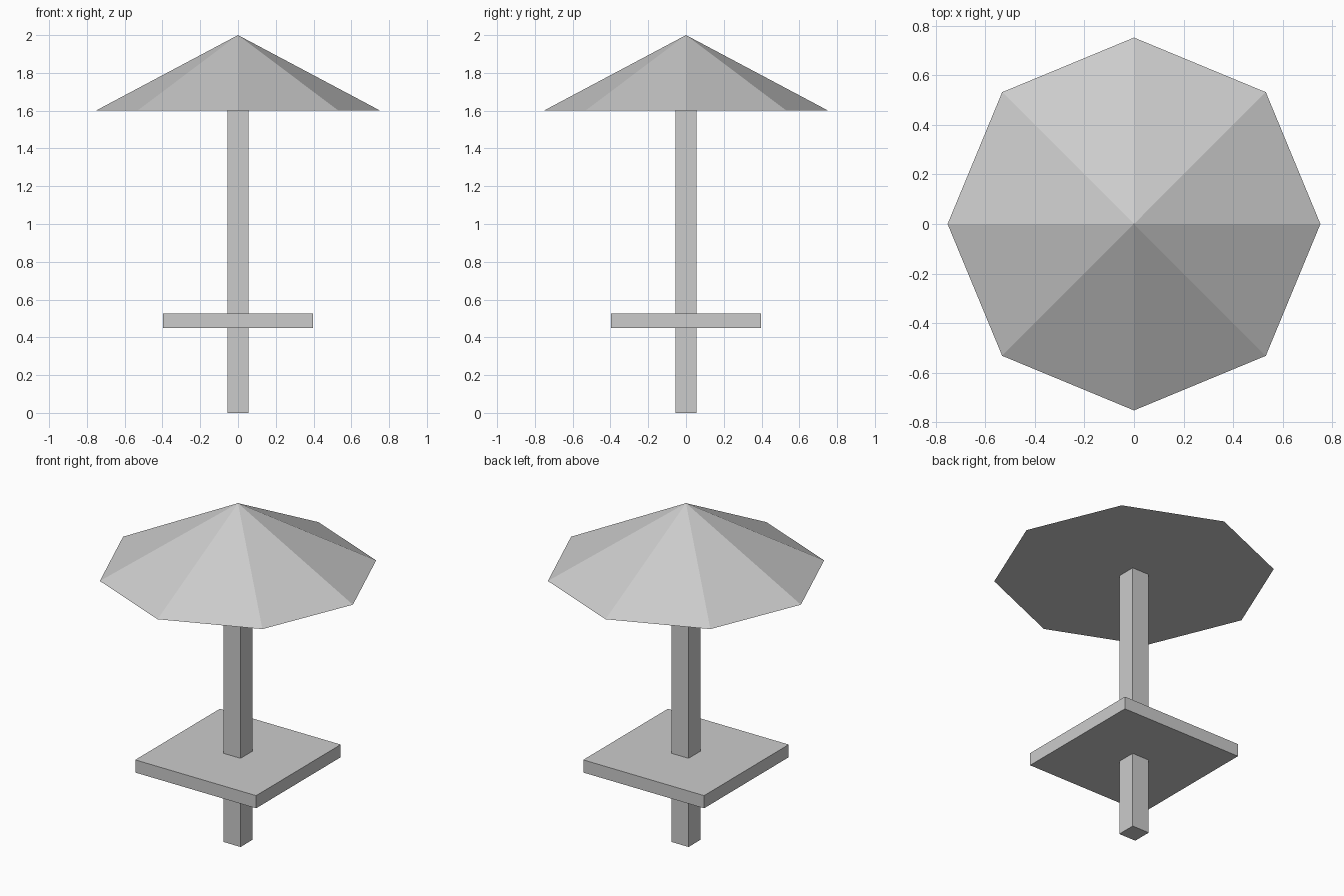
import bpy
import math

cube = bpy.data.objects.get("Cube")
if cube:
    bpy.data.objects.remove(cube, do_unlink=True)

# One plain grey for the whole model
grey = bpy.data.materials.new("light_grey")
grey.use_nodes = True
COLOUR = (0.6, 0.6, 0.6, 1.0)
grey.diffuse_color = COLOUR
grey.node_tree.nodes["Principled BSDF"].inputs["Base Color"].default_value = COLOUR

ROOF_BASE, TOP = 1.6, 2.0


def finish(name):
    obj = bpy.context.object
    obj.name = name
    obj.data.name = name
    obj.data.materials.append(grey)
    bpy.ops.object.transform_apply(location=False, rotation=True, scale=True)
    return obj


def box(name, width, bottom, top):
    bpy.ops.mesh.primitive_cube_add(size=1, location=(0, 0, (bottom + top) / 2))
    bpy.context.object.scale = (width, width, top - bottom)
    return finish(name)


# Square post and table top
box("post", 0.112, 0, ROOF_BASE)
box("table_top", 0.792, 0.45, 0.525)

# Eight-sided canopy with a closed flat underside, corners on the axes
bpy.ops.mesh.primitive_cone_add(vertices=8, radius1=0.753, radius2=0,
                                depth=TOP - ROOF_BASE,
                                location=(0, 0, (ROOF_BASE + TOP) / 2))
finish("canopy")
